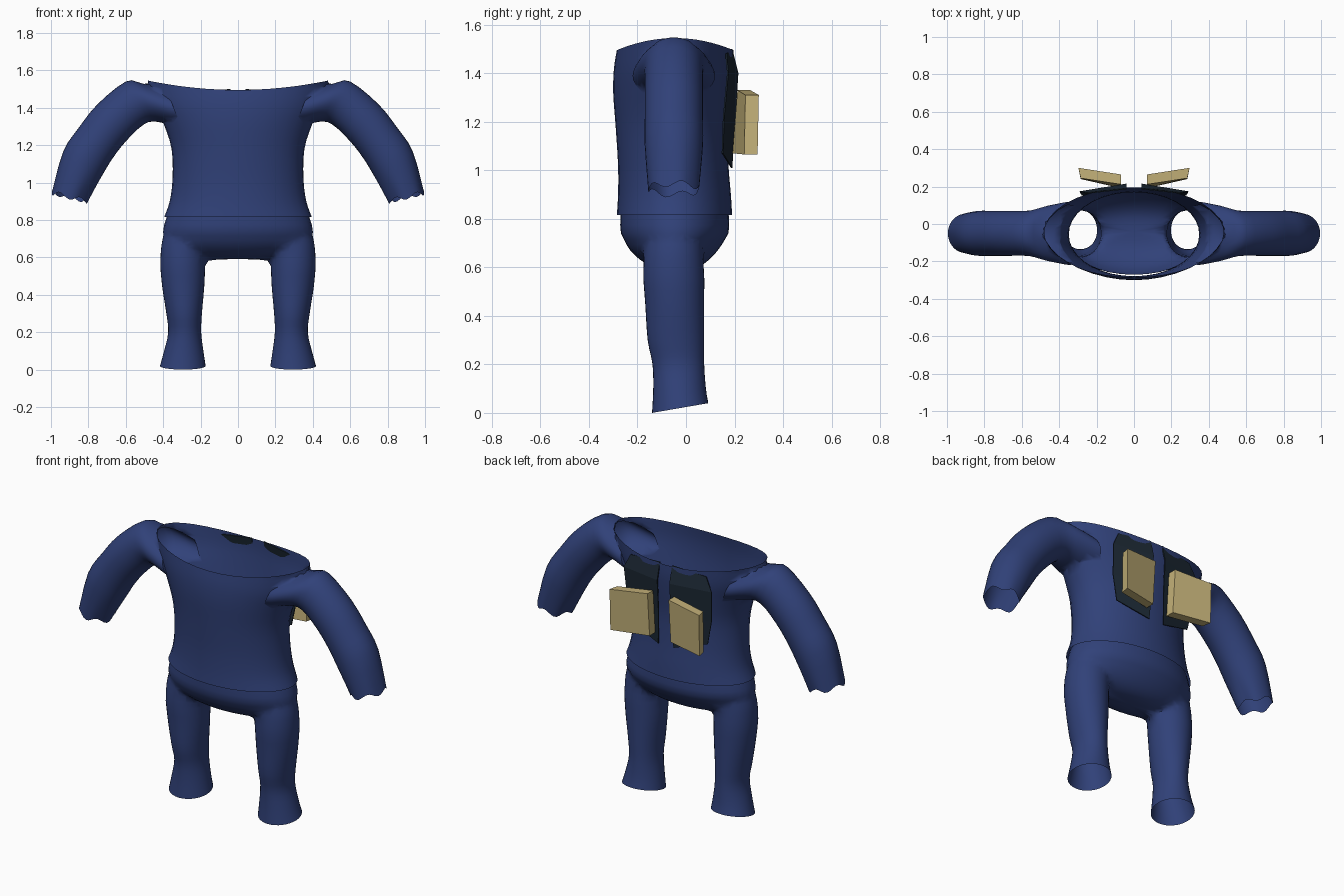
import bpy, bmesh, math
from mathutils import Vector

if "Cube" in bpy.data.objects:
    bpy.data.objects.remove(bpy.data.objects["Cube"])

N = 36


def material(name, rgb):
    m = bpy.data.materials.new(name)
    m.diffuse_color = (*rgb, 1)
    m.use_nodes = True
    m.node_tree.nodes["Principled BSDF"].inputs["Base Color"].default_value = m.diffuse_color
    return m


navy = material("navy cloth", (0.03, 0.053, 0.19))
dark = material("dark panel", (0.012, 0.022, 0.035))
tan = material("tan pouch", (0.55, 0.44, 0.19))


def ring(c, u, v, wave=lambda a: 0.0):
    """Elliptical ring around c with half axes u and v, z shifted by wave."""
    c, u, v = Vector(c), Vector(u), Vector(v)
    pts = []
    for i in range(N):
        a = 2 * math.pi * i / N
        p = c + u * math.cos(a) + v * math.sin(a)
        p.z += wave(a)
        pts.append(p)
    return pts


def level(z, x, hx, y0, y1, wave=lambda a: 0.0):
    return ring((x, (y0 + y1) / 2, z), (hx, 0, 0), (0, (y1 - y0) / 2, 0), wave)


def refine(rings, steps=3):
    """Catmull-Rom interpolation between rings."""
    out = []
    for k in range(len(rings) - 1):
        quad = [rings[max(k - 1, 0)], rings[k], rings[k + 1], rings[min(k + 2, len(rings) - 1)]]
        for s in range(steps):
            t = s / steps
            out.append([0.5 * (2 * b + (c - a) * t + (2 * a - 5 * b + 4 * c - d) * t * t
                               + (3 * b - a - 3 * c + d) * t ** 3) for a, b, c, d in zip(*quad)])
    return out + [rings[-1]]


def loft(name, rings, open_ends):
    """Closed skin through rings; caps of open ends get slot 1 for later removal."""
    bm = bmesh.new()
    rows = [[bm.verts.new(p) for p in r] for r in refine(rings)]
    for a, b in zip(rows, rows[1:]):
        for i in range(N):
            j = (i + 1) % N
            bm.faces.new((a[i], a[j], b[j], b[i]))
    for row, is_open in ((rows[0], open_ends[0]), (rows[-1], open_ends[1])):
        mid = bm.verts.new(sum((v.co for v in row), Vector()) / N)
        for i in range(N):
            bm.faces.new((row[i], row[(i + 1) % N], mid)).material_index = int(is_open)
    bmesh.ops.recalc_face_normals(bm, faces=bm.faces)
    me = bpy.data.meshes.new(name)
    bm.to_mesh(me)
    bm.free()
    me.materials.append(navy)
    me.materials.append(navy)
    ob = bpy.data.objects.new(name, me)
    bpy.context.collection.objects.link(ob)
    return ob


def merge(body, limbs, blend):
    """Union limbs into body, open the marked caps, soften the joints."""
    bpy.context.view_layer.objects.active = body
    for limb in limbs:
        mod = body.modifiers.new("join", 'BOOLEAN')
        mod.operation, mod.solver, mod.object = 'UNION', 'EXACT', limb
        bpy.ops.object.modifier_apply(modifier=mod.name)
        bpy.data.objects.remove(limb)
    bm = bmesh.new()
    bm.from_mesh(body.data)
    bmesh.ops.delete(bm, geom=[f for f in bm.faces if f.material_index == 1], context='FACES')
    bmesh.ops.remove_doubles(bm, verts=bm.verts, dist=0.002)
    soft = [v for v in bm.verts if not v.is_boundary and blend(v.co)]
    for _ in range(4):
        bmesh.ops.smooth_vert(bm, verts=soft, factor=0.5, use_axis_x=True,
                              use_axis_y=True, use_axis_z=True)
    bm.to_mesh(body.data)
    bm.free()
    while len(body.data.materials) > 1:
        body.data.materials.pop()
    bpy.ops.object.select_all(action='DESELECT')
    body.select_set(True)
    bpy.ops.object.shade_smooth_by_angle(angle=math.radians(60))


# Shirt body, open at hem and neckline
shirt = loft("shirt", [
    level(0.815, 0, 0.395, -0.285, 0.19),
    level(0.90, 0, 0.365, -0.28, 0.185),
    level(1.02, 0, 0.35, -0.28, 0.175),
    level(1.18, 0, 0.355, -0.29, 0.17),
    level(1.32, 0, 0.40, -0.30, 0.185),
    level(1.42, 0, 0.45, -0.297, 0.195),
    level(1.495, 0, 0.48, -0.285, 0.195, lambda a: 0.05 * math.cos(a) ** 2),
], (True, True))

# Sleeves: (inner x, inner z, outer x, outer z, half depth)
SLEEVE = [(0.30, 1.29, 0.38, 1.49, 0.17), (0.43, 1.325, 0.51, 1.53, 0.15),
          (0.50, 1.315, 0.60, 1.54, 0.122), (0.60, 1.22, 0.75, 1.42, 0.12),
          (0.67, 1.13, 0.85, 1.295, 0.12), (0.725, 1.04, 0.935, 1.165, 0.12),
          (0.805, 0.90, 0.995, 0.945, 0.105)]
sleeves = []
for s in (-1, 1):
    rows = []
    for k, (xi, zi, xo, zo, h) in enumerate(SLEEVE):
        cuff = k == len(SLEEVE) - 1
        rows.append(ring((s * (xi + xo) / 2, -0.05, (zi + zo) / 2),
                         (s * (xo - xi) / 2, 0, (zo - zi) / 2), (0, h, 0),
                         lambda a, w=cuff: 0.013 * math.sin(5 * a) * w))
    sleeves.append(loft("sleeve", rows, (False, True)))
merge(shirt, sleeves, lambda p: 0.40 < abs(p.x) < 0.56)

# Trousers: rounded seat with two open legs
trousers = loft("trousers", [
    level(0.59, 0, 0.16, -0.10, 0.02),
    level(0.615, 0, 0.28, -0.17, 0.08),
    level(0.67, 0, 0.37, -0.235, 0.135),
    level(0.74, 0, 0.40, -0.268, 0.175),
    level(0.835, 0, 0.375, -0.27, 0.175),
], (False, True))
legs = []
for s in (-1, 1):
    legs.append(loft("leg", [
        level(0.02, s * 0.295, 0.122, -0.14, 0.092, lambda a: 0.02 * math.sin(a)),
        level(0.10, s * 0.29, 0.105, -0.135, 0.082),
        level(0.20, s * 0.285, 0.088, -0.138, 0.075),
        level(0.30, s * 0.288, 0.095, -0.158, 0.075),
        level(0.45, s * 0.293, 0.113, -0.168, 0.075),
        level(0.60, s * 0.295, 0.122, -0.178, 0.075),
        level(0.70, s * 0.28, 0.125, -0.17, 0.07),
        level(0.78, s * 0.25, 0.12, -0.15, 0.06),
    ], (True, False)))
merge(trousers, legs, lambda p: 0.56 < p.z < 0.74)


def solid(name, pts, faces, mat):
    bm = bmesh.new()
    vs = [bm.verts.new(p) for p in pts]
    for f in faces:
        bm.faces.new([vs[i] for i in f])
    bmesh.ops.recalc_face_normals(bm, faces=bm.faces)
    me = bpy.data.meshes.new(name)
    bm.to_mesh(me)
    bm.free()
    me.materials.append(mat)
    ob = bpy.data.objects.new(name, me)
    bpy.context.collection.objects.link(ob)
    return ob


BOX = [(0, 1, 2, 3), (4, 5, 6, 7), (0, 1, 5, 4), (1, 2, 6, 5), (2, 3, 7, 6), (3, 0, 4, 7)]
for s, side in ((-1, "left"), (1, "right")):
    # Thin dark panel hanging on the back, bent below the neckline
    panel = solid(side + "_back_panel", [(s * x, y, z) for x, y, z in [
        (0.04, 0.188, 1.50), (0.25, 0.165, 1.48), (0.04, 0.213, 1.40), (0.29, 0.172, 1.40),
        (0.04, 0.20, 1.20), (0.28, 0.155, 1.22), (0.05, 0.188, 1.01), (0.25, 0.15, 1.07)]],
        [(0, 1, 3, 2), (2, 3, 5, 4), (4, 5, 7, 6)], dark)
    mod = panel.modifiers.new("thickness", 'SOLIDIFY')
    mod.thickness, mod.offset = 0.006, 0
    # Tan pouch flaring outward
    solid(side + "_pouch", [(s * x, y, z) for x, y, z in [
        (0.07, 0.192, 1.07), (0.285, 0.24, 1.065), (0.295, 0.295, 1.065), (0.07, 0.245, 1.07),
        (0.07, 0.212, 1.33), (0.285, 0.245, 1.31), (0.297, 0.30, 1.31), (0.07, 0.265, 1.33)]],
        BOX, tan)
